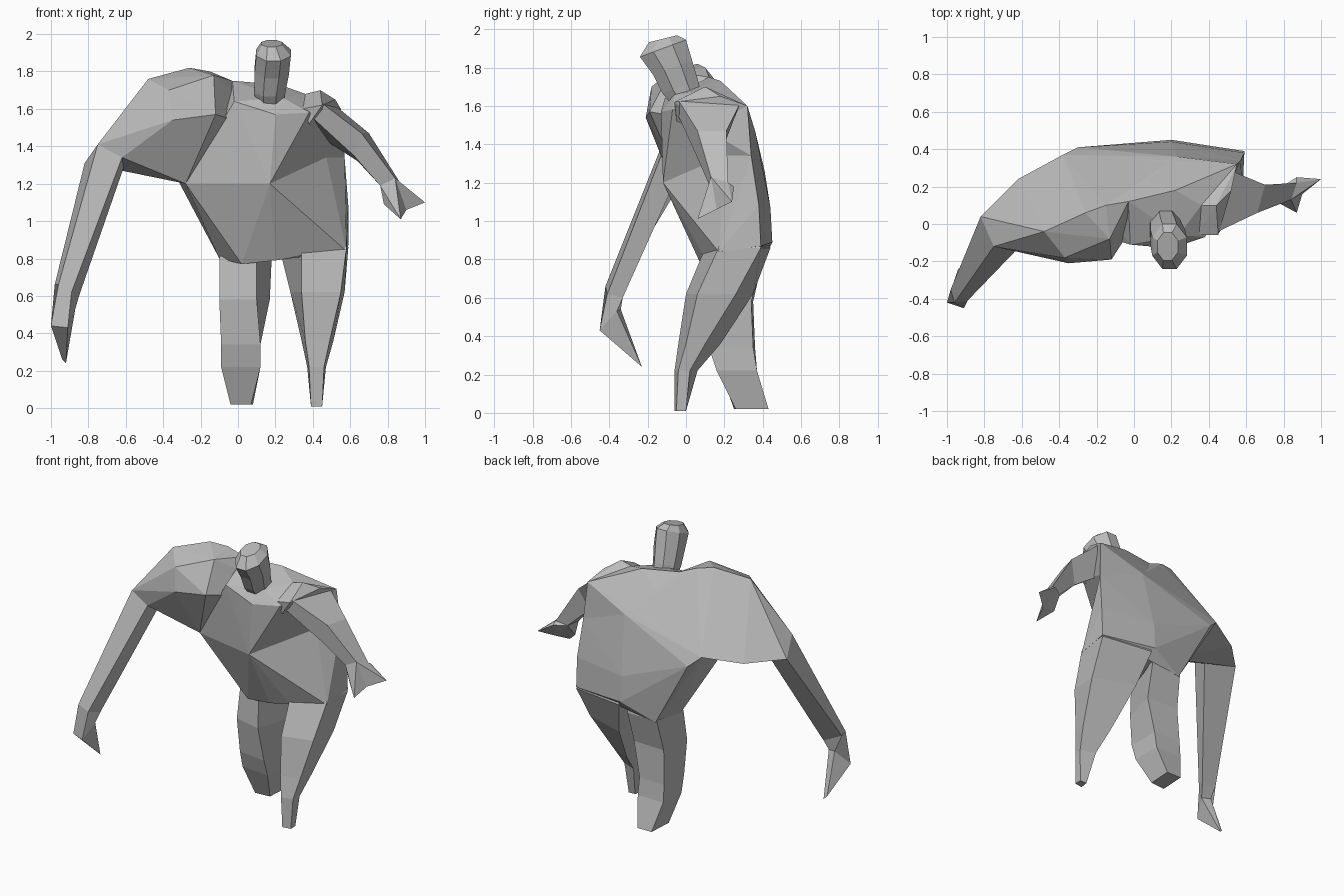
import bpy
import bmesh
from math import cos, sin, tau
from mathutils import Vector

default_cube = bpy.data.objects.get("Cube")
if default_cube:
    bpy.data.objects.remove(default_cube, do_unlink=True)

UNIT = 0.01  # points are written in hundredths

grey = bpy.data.materials.new("clay_grey")
grey.use_nodes = True
grey.diffuse_color = (0.5, 0.5, 0.5, 1)
grey.node_tree.nodes["Principled BSDF"].inputs["Base Color"].default_value = grey.diffuse_color


def finish(name, bm):
    """Turn a bmesh into a flat-shaded grey object."""
    bmesh.ops.recalc_face_normals(bm, faces=bm.faces)
    mesh = bpy.data.meshes.new(name)
    bm.to_mesh(mesh)
    bm.free()
    mesh.materials.append(grey)
    part = bpy.data.objects.new(name, mesh)
    bpy.context.collection.objects.link(part)
    return part


def hull(name, points):
    """Faceted mass wrapped tightly around a few corner points."""
    bm = bmesh.new()
    for point in points:
        bm.verts.new(Vector(point) * UNIT)
    result = bmesh.ops.convex_hull(bm, input=bm.verts)
    unused = {v for v in result["geom_interior"] + result["geom_unused"]
              if isinstance(v, bmesh.types.BMVert)}
    bmesh.ops.delete(bm, geom=list(unused), context="VERTS")
    return finish(name, bm)


def loft(name, rings):
    """Closed limb skinned through rings with equal numbers of points."""
    bm = bmesh.new()
    loops = [[bm.verts.new(Vector(p) * UNIT) for p in ring] for ring in rings]
    count = len(loops[0])
    for lower, upper in zip(loops, loops[1:]):
        for i in range(count):
            j = (i + 1) % count
            bm.faces.new((lower[i], lower[j], upper[j], upper[i]))
    bm.faces.new(loops[0])
    bm.faces.new(loops[-1])
    return finish(name, bm)


def section(z, *corners):
    """Level leg section; corners run from the front right to the rear right."""
    return [(x, y, z) for x, y in corners]


def tilted_ring(x, y, z, rx, ry, sides=8, slope=0.37):
    """Polygon ring leaning forward, for the head."""
    angles = [tau * (i + 0.5) / sides for i in range(sides)]
    return [(x + rx * cos(a), y + ry * sin(a), z + slope * ry * sin(a)) for a in angles]


# Corners shared by neighbouring masses
nape_right = (-3, 12, 175)
back_ridge = (23, 36, 147)
back_corner = (-38, 37, 133)
belly_right = (-28, -3, 120)
belly_front = (17, -12, 120)
chest_right = (-12, -19, 157)
armpit_left = (46, 21, 140)
flank_left = (57, 34, 134)
waist = [belly_right, belly_front, armpit_left, flank_left, back_ridge, back_corner]

# Chest and upper back
hull("chest", waist + [
    nape_right, (-2, -11, 164), (20, -13, 157), (38, -7, 158),
    (10, -6, 166), (24, -6, 166),
    (22, 18, 173), (36, 10, 168), (55, 32, 160),
])

# Belly, hips and lower back
hull("belly", waist + [
    (59, 38, 108), (20, 44, 107), (-30, 41, 126),
    (2, 8, 77), (20, 7, 79), (34, 9, 82), (58, 17, 84),
    (59, 39, 87), (20, 45, 89), (-4, 40, 79), (-10, 20, 80),
])

# Hunched right shoulder and the web down to the elbow
elbow = [(-75, -12, 141), (-62, -13, 134), (-61, -2, 129), (-82, 4, 131)]
hull("right_shoulder", elbow + [
    nape_right, back_ridge, back_corner, belly_right, chest_right,
    (-15, 10, 180), (-26, 6, 182), (-48, -4, 176),
    (-35, -21, 154), (-37, -18, 170), (-13, -8, 178), (-62, 24, 130),
])

# Long right forearm
wrist = [(-100, -42, 44), (-91, -45, 43), (-87, -36, 53), (-93, -34, 54)]
loft("right_forearm", [
    elbow,
    [(-96, -42, 66), (-89, -41, 62), (-85, -33, 60), (-98, -35, 66)],
    wrist,
])
hull("right_hand", wrist + [(-92, -23, 24), (-94, -24, 26)])

# Short left arm
left_wrist = [(76, 12, 119), (84, 13, 123), (87, 22, 120), (79, 20, 118)]
loft("left_arm", [
    [(38, -5, 157), (45, -4, 163), (53, 28, 161), (47, 20, 143)],
    [(62, 5, 135), (66, 6, 147), (70, 21, 147), (64, 17, 132)],
    left_wrist,
])
hull("left_shoulder", [
    (34, -6, 160), (45, -6, 162), (36, 10, 168), (44, 10, 170),
    (52, 18, 165), (38, -5, 152), (55, 32, 160), armpit_left,
])

# Left hand with two pointed fingers
palm = (90, 16, 106)
hull("left_thumb", left_wrist + [palm, (87, 6, 101), (78, 13, 109)])
hull("left_finger", left_wrist + [palm, (100, 24, 110), (87, 25, 118)])

# Legs, from inside the hips to the feet
loft("left_leg", [
    section(96, (34, 14), (52, 20), (54, 36), (24, 41)),
    section(86, (34, 10), (58, 17), (59, 39), (22, 44)),
    section(62, (34, 0), (55, 6), (57, 26), (28, 35)),
    section(36, (36, -4), (49, 0), (51, 10), (34, 18)),
    section(22, (38, -6), (46, -4), (47, 2), (37, 6)),
    section(1, (39, -6), (45, -5), (45, 0), (40, 0)),
])
loft("right_leg", [
    section(92, (-6, 20), (16, 12), (18, 38), (0, 38)),
    section(80, (-10, 17), (10, 9), (18, 40), (-5, 40)),
    section(58, (-10, 13), (10, 8), (17, 34), (-7, 35)),
    section(34, (-9, 15), (12, 12), (12, 35), (-8, 36)),
    section(22, (-9, 18), (12, 16), (12, 37), (-8, 37)),
    section(2, (-4, 25), (7, 26), (8, 43), (-3, 43)),
])

# Neck rooted in the chest, head leaning forward
loft("head", [
    tilted_ring(17, 3, 158, 7, 7),
    tilted_ring(17, -3, 170, 9, 10),
    tilted_ring(18, -7, 180, 10, 11),
    tilted_ring(19, -12, 190, 10, 13),
    tilted_ring(18, -12, 195, 6, 8, slope=0.25),
])
